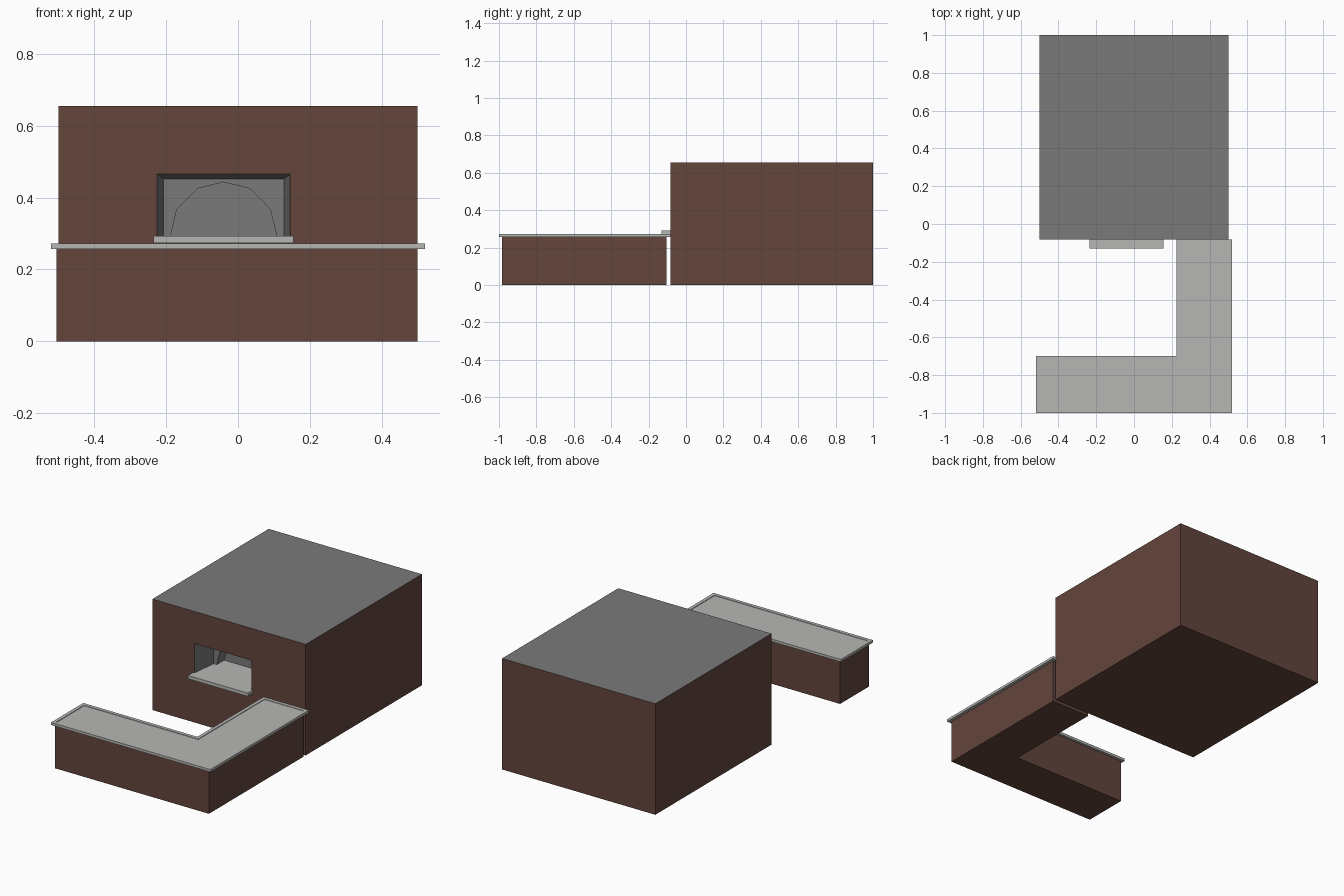
import bpy, bmesh

if "Cube" in bpy.data.objects:
    bpy.data.objects.remove(bpy.data.objects["Cube"])


def material(name, rgb):
    m = bpy.data.materials.new(name)
    m.diffuse_color = (*rgb, 1)
    m.use_nodes = True
    m.node_tree.nodes["Principled BSDF"].inputs["Base Color"].default_value = m.diffuse_color
    return m


brick = material("brown brick", (0.125, 0.060, 0.045))
plaster = material("mid gray", (0.195, 0.195, 0.195))
stone = material("pale stone", (0.47, 0.47, 0.455))


def finish(bm, name, mats):
    me = bpy.data.meshes.new(name)
    bmesh.ops.recalc_face_normals(bm, faces=bm.faces)
    bm.to_mesh(me)
    bm.free()
    for m in mats:
        me.materials.append(m)
    ob = bpy.data.objects.new(name, me)
    bpy.context.collection.objects.link(ob)
    return ob


def prism(outline, z0, z1, name, mat, rim=0, depth=0):
    """Extrude a plan outline upward, optionally sinking the top inside a rim."""
    bm = bmesh.new()
    base = bm.faces.new([bm.verts.new((x, y, z0)) for x, y in outline])
    res = bmesh.ops.extrude_face_region(bm, geom=[base], use_keep_orig=True)
    for v in res["geom"]:
        if isinstance(v, bmesh.types.BMVert):
            v.co.z = z1
    bmesh.ops.recalc_face_normals(bm, faces=bm.faces)
    if rim:
        top = max(bm.faces, key=lambda f: f.calc_center_median().z)
        bmesh.ops.inset_region(bm, faces=[top], thickness=rim, use_even_offset=True)
        r = bmesh.ops.inset_region(bm, faces=[top], thickness=0.001, depth=-depth,
                                   use_even_offset=True)
    return finish(bm, name, [mat])


def l_shape(x0, x1, y0, y1, xi, yi):
    return [(x0, y0), (x1, y0), (x1, y1), (xi, y1), (xi, yi), (x0, yi)]


def rect(x0, x1, y0, y1):
    return [(x0, y0), (x1, y0), (x1, y1), (x0, y1)]


# L-shaped counter: brick base and stone top with a shallow rim
prism(l_shape(-0.505, 0.50, -0.985, -0.105, 0.245, -0.715), 0, 0.259, "counter_base", brick)
prism(l_shape(-0.52, 0.52, -1.0, -0.082, 0.225, -0.70), 0.257, 0.272, "counter_top", stone,
      rim=0.02, depth=0.003)

# Oven body: box shell whose front opens into a tapered throat and an arched recess
bm = bmesh.new()


def ring(pts, y):
    return [bm.verts.new((x, y, z)) for x, z in pts]


def bridge(a, b, mat, closed=True):
    n = len(a)
    for i in range(n if closed else n - 1):
        j = (i + 1) % n
        bm.faces.new((a[i], a[j], b[j], b[i])).material_index = mat


F, T, A, B = -0.083, 0.07, 0.14, 1.0
floor = 0.275
outer = rect(-0.50, 0.50, 0, 0.655)
back = ring(outer, B)
front = ring(outer, F)
mouth = ring(rect(-0.225, 0.145, floor, 0.465), F)
throat = ring(rect(-0.208, 0.128, floor, 0.452), T)
half = [(0.152, floor), (0.13, 0.367), (0.073, 0.425)]
arch_pts = ([(-0.04 + x, z) for x, z in half] + [(-0.04, 0.443)]
            + [(-0.04 - x, z) for x, z in reversed(half)])
arch = ring(arch_pts, T)
arch_back = ring(arch_pts, A)

bridge(back, front, 0)
bridge(front, mouth, 0)
bridge(mouth, throat, 1)
bm.faces.new(back).material_index = 0
# throat end wall around the arch
bm.faces.new([throat[0], throat[3], throat[2], throat[1]] + arch).material_index = 1
bridge(arch, arch_back, 1)
bm.faces.new(arch_back).material_index = 1
bm.normal_update()
for f in bm.faces:  # gray roof
    if all(v.co.z > 0.65 for v in f.verts) and abs(f.normal.z) > 0.9:
        f.material_index = 1
finish(bm, "oven_body", [brick, plaster])

# Stone hearth shelf running from the front ledge into the oven
prism(rect(-0.235, 0.155, -0.13, 0.139), 0.273, 0.293, "hearth_shelf", stone)
